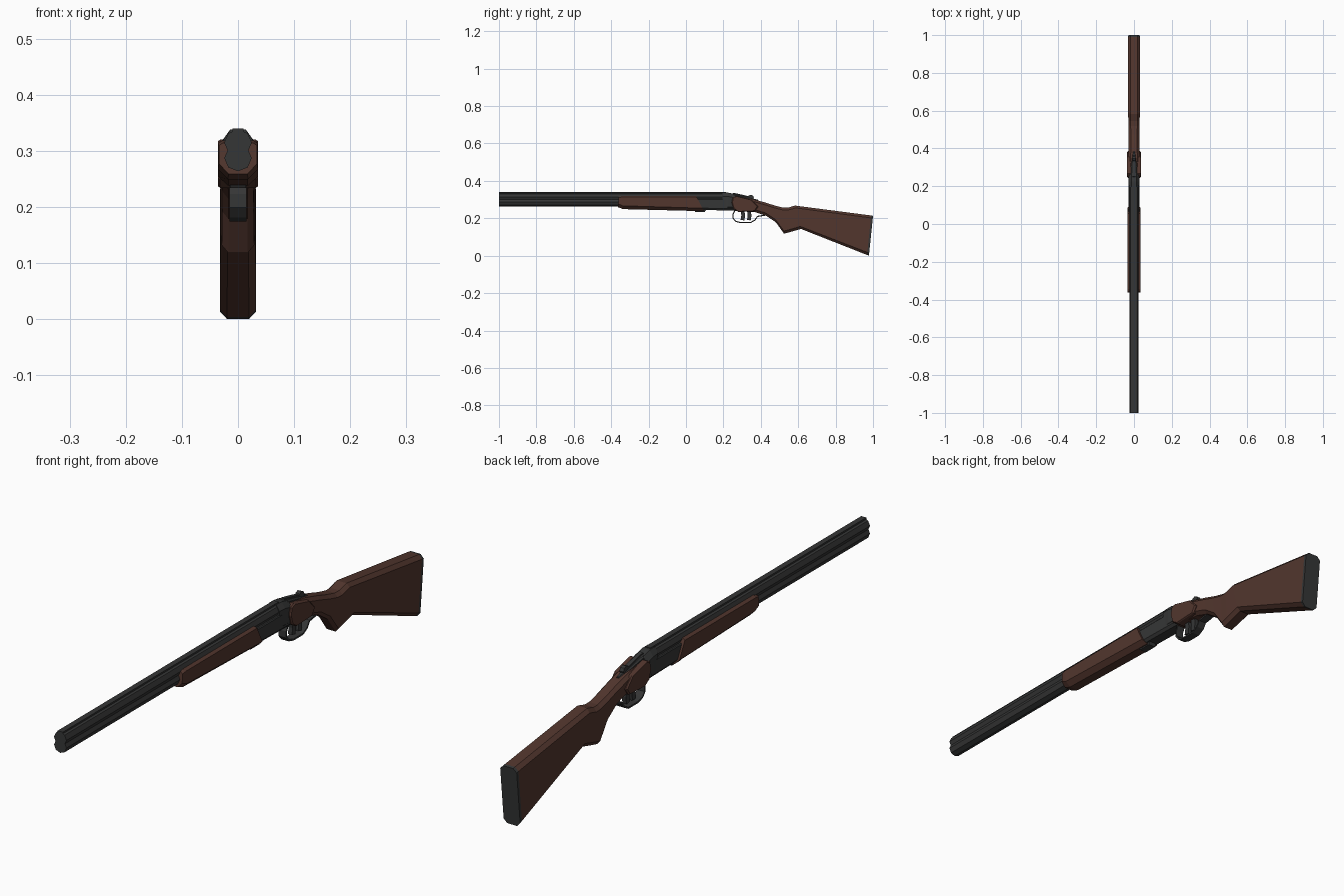
import bpy, bmesh, math
from mathutils import Vector

if "Cube" in bpy.data.objects:
    bpy.data.objects.remove(bpy.data.objects["Cube"])


def material(name, rgb):
    m = bpy.data.materials.new(name)
    m.diffuse_color = (*rgb, 1)
    m.use_nodes = True
    m.node_tree.nodes["Principled BSDF"].inputs["Base Color"].default_value = m.diffuse_color
    return m


wood = material("brown wood", (0.085, 0.037, 0.027))
metal = material("dark gun metal", (0.036, 0.037, 0.037))


def finish(bm, name, mat):
    bmesh.ops.recalc_face_normals(bm, faces=bm.faces[:])
    me = bpy.data.meshes.new(name)
    bm.to_mesh(me)
    bm.free()
    ob = bpy.data.objects.new(name, me)
    me.materials.append(mat)
    bpy.context.collection.objects.link(ob)
    return ob


def bridge(rings, name, mat, closed=False):
    """Skin a list of equal-length point rings."""
    bm = bmesh.new()
    vs = [[bm.verts.new(p) for p in r] for r in rings]
    n = len(vs[0])
    for a, b in zip(vs, vs[1:]):
        for i in range(n):
            bm.faces.new((a[i], a[(i + 1) % n], b[(i + 1) % n], b[i]))
    bm.faces.new(vs[0])
    bm.faces.new(vs[-1][::-1])
    return finish(bm, name, mat)


def loft(name, mat, stations, top=(0.6, 0.012), bot=(0.6, 0.012)):
    """Chamfered sections; station = (top y, top z, bottom y, bottom z, half width)."""
    rings = []
    for yt, zt, yb, zb, w in stations:
        t, b = Vector((0, yt, zt)), Vector((0, yb, zb))
        d = (b - t).normalized()
        half = [(w * top[0], t), (w, t + d * top[1]), (w, b - d * bot[1]), (w * bot[0], b)]
        rings.append([(x, p.y, p.z) for x, p in half] +
                     [(-x, p.y, p.z) for x, p in reversed(half)])
    return bridge(rings, name, mat)


def plate(name, mat, pts, w, bevel=0.0):
    """Side profile (y, z) extruded across x, with narrowed outer edges."""
    cy = sum(p[0] for p in pts) / len(pts)
    cz = sum(p[1] for p in pts) / len(pts)
    layers = [(-w, 1), (w, 1)] if not bevel else \
        [(-w, 1 - bevel), (-w * 0.88, 1), (w * 0.88, 1), (w, 1 - bevel)]
    return bridge([[(x, cy + (y - cy) * s, cz + (z - cz) * s) for y, z in pts]
                   for x, s in layers], name, mat)


def strap(name, mat, path, w, thick):
    """Flat band following a (y, z) path."""
    rings = []
    P = [Vector(p) for p in path]
    for i, p in enumerate(P):
        d = (P[min(i + 1, len(P) - 1)] - P[max(i - 1, 0)]).normalized()
        n = Vector((-d.y, d.x)) * thick / 2
        a, b = p + n, p - n
        rings.append([(-w, a.x, a.y), (w, a.x, a.y), (w, b.x, b.y), (-w, b.x, b.y)])
    return bridge(rings, name, mat)


# over-and-under barrels
for name, zc in (("upper_barrel", 0.3145), ("lower_barrel", 0.287)):
    rings = [[(0.0245 * math.cos(k * math.pi / 4), y, zc + 0.0235 * math.sin(k * math.pi / 4))
              for k in range(8)] for y in (-1.0, 0.215)]
    bridge(rings, name, metal)

# sighting rib along the top
plate("top_rib", metal, [(-1, 0.325), (-1, 0.34), (0.215, 0.34), (0.215, 0.325)], 0.010)

# wooden fore-end under the barrels
loft("fore_end", wood, [
    (-0.36, 0.314, -0.364, 0.259, 0.034),
    (-0.345, 0.318, -0.335, 0.249, 0.0355),
    (0.055, 0.318, 0.095, 0.238, 0.0355)], top=(0.8, 0.005), bot=(0.5, 0.018))

# hinge knuckle below the fore-end
plate("hinge_knuckle", metal, [(0.04, 0.25), (0.05, 0.234), (0.1, 0.234), (0.11, 0.25)], 0.014)

# receiver walls, breech block and tapering tang
loft("receiver", metal, [
    (0.05, 0.303, 0.06, 0.245, 0.028),
    (0.27, 0.303, 0.27, 0.241, 0.028)], top=(0.9, 0.003), bot=(0.7, 0.01))
loft("breech_block", metal, [
    (0.195, 0.338, 0.195, 0.25, 0.027),
    (0.225, 0.337, 0.225, 0.25, 0.029),
    (0.262, 0.329, 0.262, 0.25, 0.029)], top=(0.5, 0.02), bot=(0.7, 0.01))
loft("tang", metal, [
    (0.255, 0.331, 0.255, 0.28, 0.018),
    (0.32, 0.316, 0.32, 0.275, 0.014),
    (0.385, 0.299, 0.385, 0.27, 0.004)], top=(0.7, 0.004), bot=(1, 0.004))

# opening lever with thumb knob
strap("top_lever", metal, [(0.25, 0.333), (0.31, 0.320), (0.345, 0.311)], 0.007, 0.008)
plate("lever_knob", metal, [(0.347 + 0.016 * math.cos(a * math.pi / 4),
                             0.310 + 0.016 * math.sin(a * math.pi / 4))
                            for a in range(8)], 0.008)

# stock with pistol grip
loft("stock", wood, [
    (0.262, 0.318, 0.262, 0.240, 0.028),
    (0.352, 0.304, 0.370, 0.233, 0.029),
    (0.425, 0.284, 0.428, 0.214, 0.028),
    (0.475, 0.268, 0.481, 0.178, 0.028),
    (0.520, 0.257, 0.524, 0.118, 0.029),
    (0.545, 0.257, 0.555, 0.126, 0.030),
    (0.583, 0.268, 0.615, 0.143, 0.031),
    (0.990, 0.215, 0.968, 0.004, 0.0325)], top=(0.6, 0.013), bot=(0.6, 0.014))

# dark butt pad
loft("butt_pad", metal, [
    (0.990, 0.215, 0.968, 0.004, 0.0325),
    (1.000, 0.213, 0.978, 0.000, 0.0325)], top=(0.6, 0.013), bot=(0.6, 0.014))

# widened wooden cheeks beside the receiver
plate("receiver_cheeks", wood, [
    (0.244, 0.285), (0.250, 0.312), (0.268, 0.320), (0.352, 0.299), (0.386, 0.262),
    (0.370, 0.238), (0.280, 0.234), (0.255, 0.250)], 0.036, bevel=0.07)

# trigger guard and two triggers
strap("trigger_guard", metal, [
    (0.262, 0.242), (0.252, 0.222), (0.252, 0.200), (0.266, 0.184), (0.292, 0.177),
    (0.345, 0.177), (0.368, 0.190), (0.382, 0.210), (0.425, 0.217)], 0.015, 0.006)
for name, y in (("front_trigger", 0.294), ("rear_trigger", 0.328)):
    strap(name, metal, [(y + 0.008, 0.245), (y + 0.012, 0.215), (y + 0.008, 0.19)], 0.008, 0.02)
